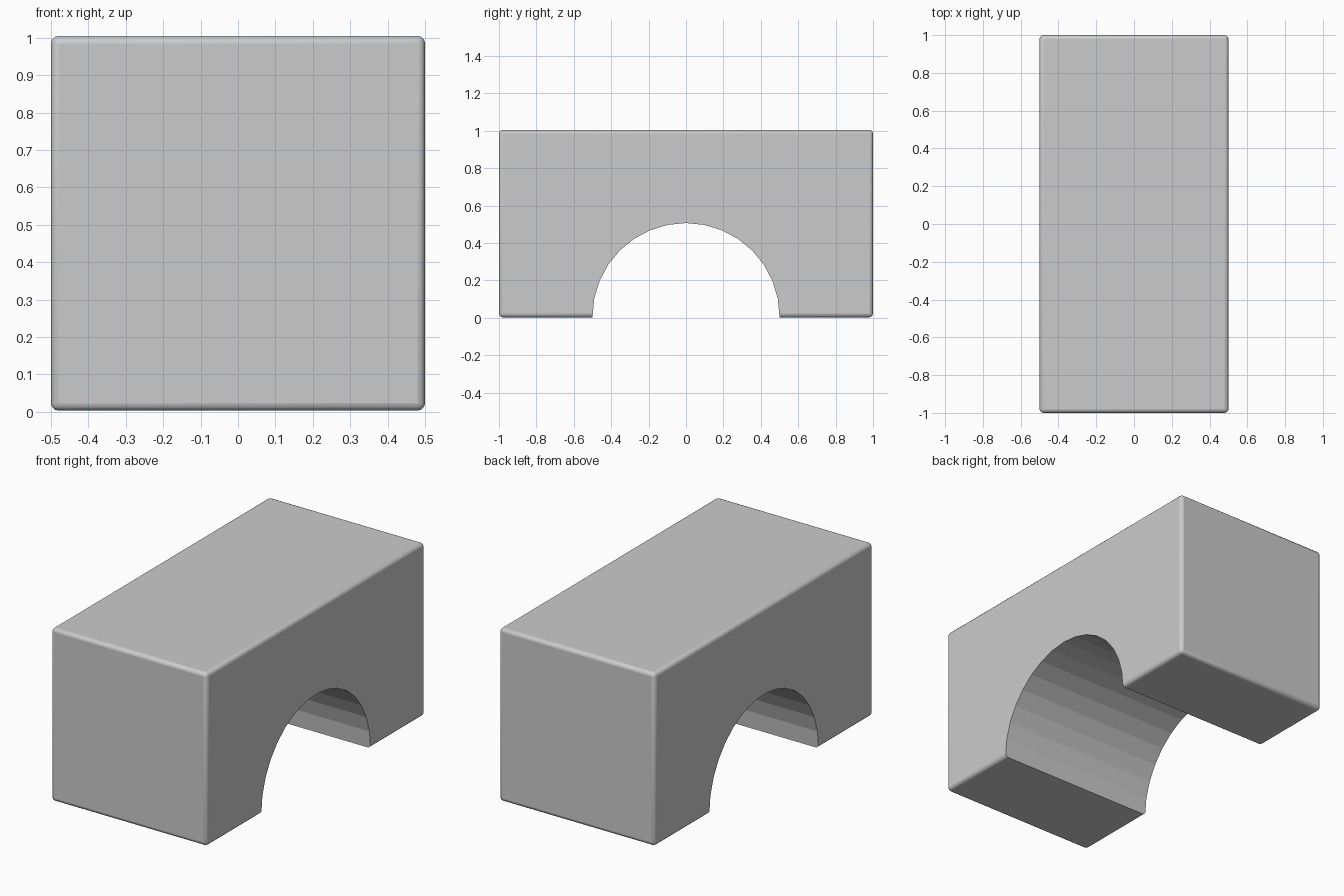
import bpy
import math

if "Cube" in bpy.data.objects:
    bpy.data.objects.remove(bpy.data.objects["Cube"])

# Solid block with softly rounded edges
bpy.ops.mesh.primitive_cube_add(size=1, location=(0, 0, 0.504))
block = bpy.context.object
block.name = "arch_block"
block.scale = (1, 2, 1.002)
bpy.ops.object.transform_apply(location=True, rotation=False, scale=True)
bevel = block.modifiers.new("rounded_edges", 'BEVEL')
bevel.width = 0.02
bevel.segments = 3

# Half-round opening running through the block along x
bpy.ops.mesh.primitive_cylinder_add(vertices=32, radius=0.5, depth=2,
                                    location=(0, 0, 0.007),
                                    rotation=(0, math.pi / 2, 0))
cutter = bpy.context.object
cutter.name = "arch_cutter"
cutter.hide_render = True
cutter.display_type = 'WIRE'
cut = block.modifiers.new("arch_opening", 'BOOLEAN')
cut.operation = 'DIFFERENCE'
cut.solver = 'EXACT'
cut.object = cutter

# Bake the shape, then smooth only the rounded edges
bpy.ops.object.select_all(action='DESELECT')
block.select_set(True)
bpy.context.view_layer.objects.active = block
bpy.ops.object.modifier_apply(modifier=bevel.name)
bpy.ops.object.modifier_apply(modifier=cut.name)
bpy.data.objects.remove(cutter, do_unlink=True)
for face in block.data.polygons:
    c, n = face.center, face.normal
    in_arch = abs(n.x) < 0.01 and abs(math.hypot(c.y, c.z - 0.007) - 0.4976) < 0.01
    face.use_smooth = not in_arch and max(abs(k) for k in n) < 0.999
